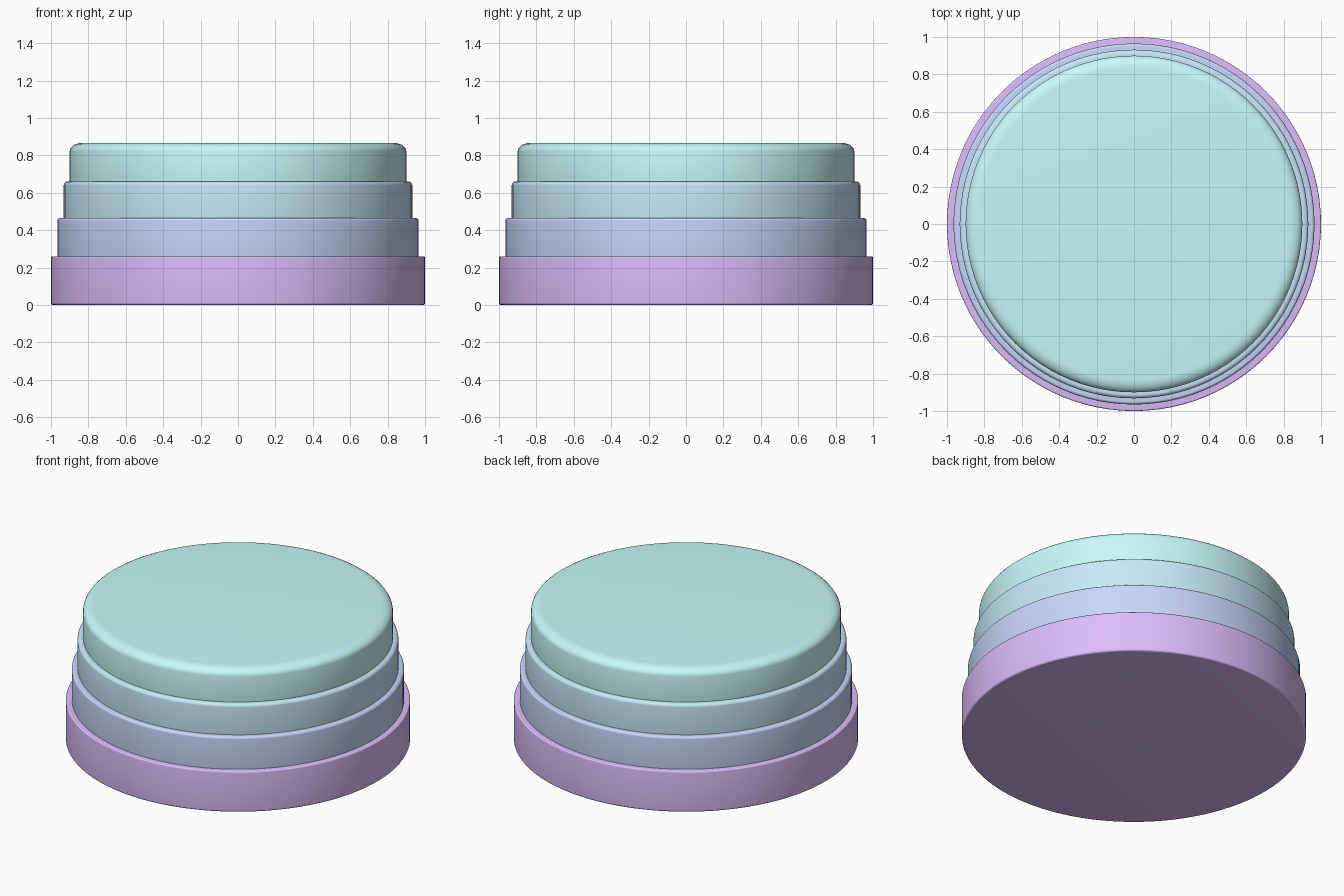
import bpy, bmesh, math

if "Cube" in bpy.data.objects:
    bpy.data.objects.remove(bpy.data.objects["Cube"])

SIDES = 96


def material(name, rgb):
    m = bpy.data.materials.new(name)
    m.diffuse_color = (*rgb, 1)
    m.use_nodes = True
    m.node_tree.nodes["Principled BSDF"].inputs["Base Color"].default_value = m.diffuse_color
    return m


def corner(radius, z, run, drop, steps=6):
    """Quarter-ellipse edge from the side wall up (or down) to a flat face."""
    pts = []
    for i in range(steps + 1):
        a = math.pi / 2 * i / steps
        pts.append((radius - run + run * math.cos(a), z - drop + drop * math.sin(a)))
    return pts


def disc(name, radius, z0, z1, top, bottom, mat):
    """Lathe a solid disc with rounded top and bottom rims."""
    profile = corner(radius, z0, bottom[0], -bottom[1])[::-1] + corner(radius, z1, *top)
    bm = bmesh.new()
    rings = []
    for r, z in profile:
        rings.append([bm.verts.new((r * math.cos(2 * math.pi * k / SIDES),
                                    r * math.sin(2 * math.pi * k / SIDES), z))
                      for k in range(SIDES)])
    for lo, hi in zip(rings, rings[1:]):
        for k in range(SIDES):
            j = (k + 1) % SIDES
            bm.faces.new((lo[k], lo[j], hi[j], hi[k]))
    bm.faces.new(rings[0][::-1])
    bm.faces.new(rings[-1])
    mesh = bpy.data.meshes.new(name)
    bm.to_mesh(mesh)
    bm.free()
    mesh.materials.append(mat)
    ob = bpy.data.objects.new(name, mesh)
    bpy.context.collection.objects.link(ob)
    bpy.ops.object.select_all(action='DESELECT')
    ob.select_set(True)
    bpy.context.view_layer.objects.active = ob
    bpy.ops.object.shade_smooth_by_angle(angle=math.radians(35))


# Stacked layers: name, radius, bottom, top, top rim, bottom rim, colour
LAYERS = [
    ("base_layer", 1.00, 0.00, 0.26, (0.008, 0.008), (0.012, 0.012), (0.70, 0.51, 0.95)),
    ("lower_middle_layer", 0.965, 0.255, 0.465, (0.015, 0.015), (0.005, 0.005), (0.57, 0.67, 0.95)),
    ("upper_middle_layer", 0.932, 0.455, 0.66, (0.022, 0.02), (0.005, 0.005), (0.57, 0.81, 0.95)),
    ("top_layer", 0.90, 0.65, 0.867, (0.07, 0.045), (0.005, 0.005), (0.58, 0.95, 0.95)),
]
for name, r, z0, z1, top, bottom, rgb in LAYERS:
    disc(name, r, z0, z1, top, bottom, material(name + "_colour", rgb))
